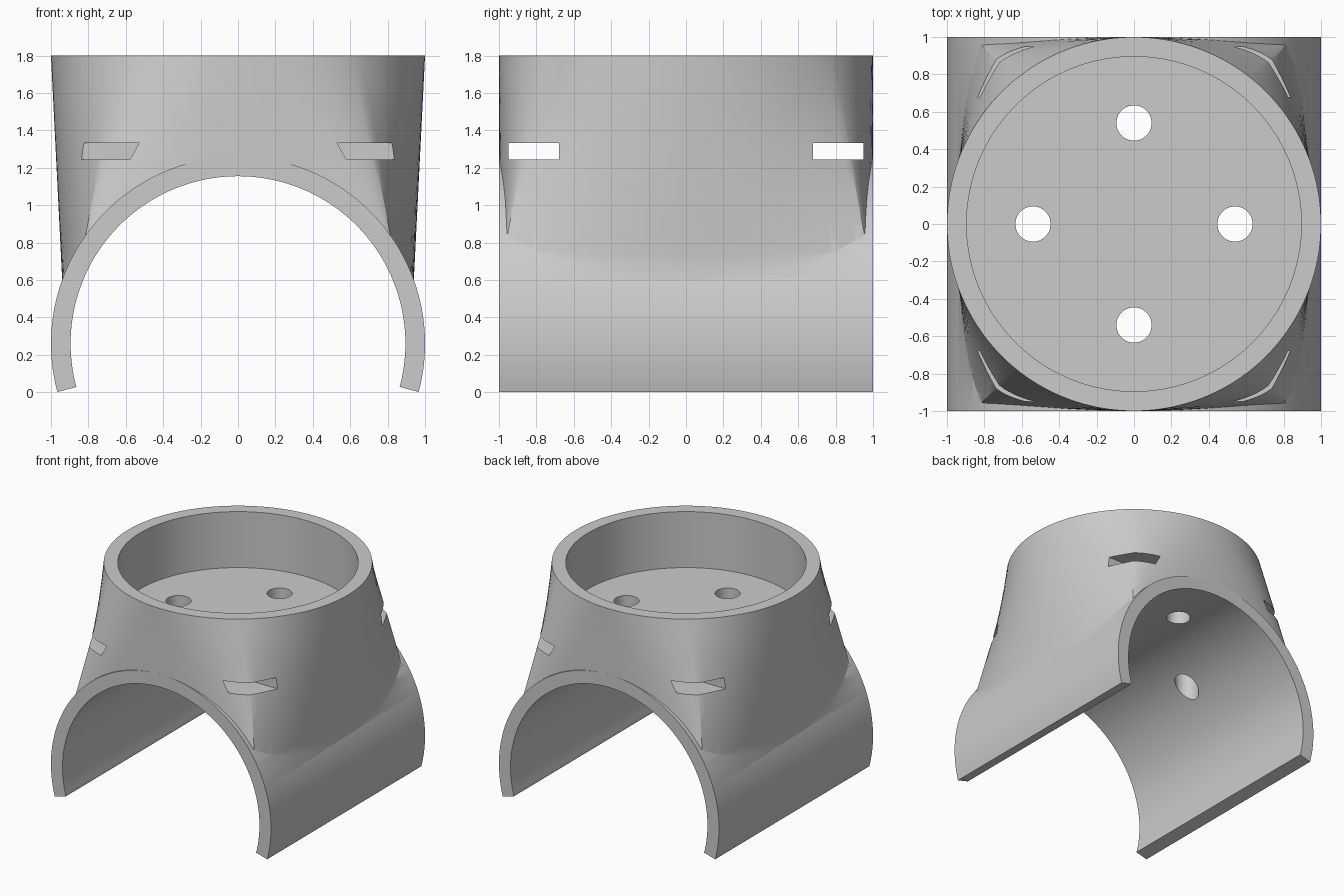
import bpy, bmesh
from math import sin, cos, pi, radians

AXIS_Z = 0.26      # height of the pipe axis
OUTER, INNER = 1.0, 0.895
TOP, FOOT = 1.8, 0.6

if "Cube" in bpy.data.objects:
    bpy.data.objects.remove(bpy.data.objects["Cube"])

grey = bpy.data.materials.new("light grey plastic")
grey.use_nodes = True
grey.diffuse_color = (0.6, 0.6, 0.6, 1)
grey.node_tree.nodes["Principled BSDF"].inputs["Base Color"].default_value = (0.6, 0.6, 0.6, 1)


def loft(name, rings):
    """Closed solid through matching rings of points."""
    bm = bmesh.new()
    loops = [[bm.verts.new(p) for p in ring] for ring in rings]
    for a, b in zip(loops, loops[1:]):
        for i in range(len(a)):
            j = (i + 1) % len(a)
            bm.faces.new((a[i], a[j], b[j], b[i]))
    bm.faces.new(loops[0][::-1])
    bm.faces.new(loops[-1])
    bmesh.ops.recalc_face_normals(bm, faces=bm.faces)
    mesh = bpy.data.meshes.new(name)
    bm.to_mesh(mesh)
    bm.free()
    mesh.materials.append(grey)
    obj = bpy.data.objects.new(name, mesh)
    bpy.context.collection.objects.link(obj)
    return obj


def circle(r, n, start=0.0, sweep=2 * pi, closed=False):
    steps = n - 1 if closed else n
    return [(r * cos(start + sweep * i / steps), r * sin(start + sweep * i / steps)) for i in range(n)]


def upright(name, pts, z0, z1):
    return loft(name, [[(x, y, z) for x, y in pts] for z in (z0, z1)])


def along_y(name, pts, half):
    return loft(name, [[(x, y, z + AXIS_Z) for x, z in pts] for y in (-half, half)])


def combine(target, tool, operation):
    mod = target.modifiers.new(operation.lower(), "BOOLEAN")
    mod.operation, mod.object, mod.solver = operation, tool, "EXACT"
    bpy.context.view_layer.objects.active = target
    bpy.ops.object.modifier_apply(modifier=mod.name)
    bpy.data.objects.remove(tool)


# Saddle body: round at the top, a soft rectangle where it meets the pipe
CORNER = radians(50.8)
STEPS = 20
pairs = []
for i in range(STEPS):                      # side, from middle to corner
    s = i / STEPS
    pairs.append((CORNER * s, 0.94 - 0.08 * s * s, s))
for i in range(STEPS + 1):                  # front, from corner to middle
    u = 1 - i / STEPS
    pairs.append((pi / 2 - (pi / 2 - CORNER) * u, 0.86 * (1 - (1 - u) ** 2.2), 1.0))
quarter = [((cos(a), sin(a)), (x, y)) for a, x, y in pairs]


def flip(rows, sx, sy):
    return [((t[0] * sx, t[1] * sy), (b[0] * sx, b[1] * sy)) for t, b in rows]


half = quarter + flip(quarter[-2::-1], -1, 1)
outline = half + flip(half[-2:0:-1], 1, -1)
rings = []
for k in range(9):
    f = k / 8
    rings.append([(t[0] * (1 - f) + b[0] * f, 0.9995 * (t[1] * (1 - f) + b[1] * f),
                   TOP + (FOOT - TOP) * f) for t, b in outline])
saddle = loft("pipe_saddle_mount", rings)

# Pipe clip with radial ends, then its bore
sector = circle(OUTER, 113, radians(-15), radians(210), True) + [(0, 0)]
combine(saddle, along_y("clip", sector, 1.0), "UNION")
combine(saddle, along_y("bore", circle(INNER, 192), 1.2), "DIFFERENCE")

# Round cup in the top
combine(saddle, upright("cup", circle(INNER, 128), 1.34, 2.0), "DIFFERENCE")

# Four bolt holes in the cup floor
for dx, dy in ((1, 0), (-1, 0), (0, 1), (0, -1)):
    pts = [(x + 0.54 * dx, y + 0.54 * dy) for x, y in circle(0.094, 40)]
    combine(saddle, upright("bolt_hole", pts, 0.5, 1.6), "DIFFERENCE")

# Two strap slots running across
for side in (-1, 1):
    pts = [(-1.3, side * 0.68), (1.3, side * 0.68), (1.3, side * 0.95), (-1.3, side * 0.95)]
    combine(saddle, upright("strap_slot", pts, 1.245, 1.333), "DIFFERENCE")

bpy.ops.object.select_all(action="DESELECT")
saddle.select_set(True)
bpy.context.view_layer.objects.active = saddle
bpy.ops.object.shade_smooth_by_angle(angle=radians(25))
